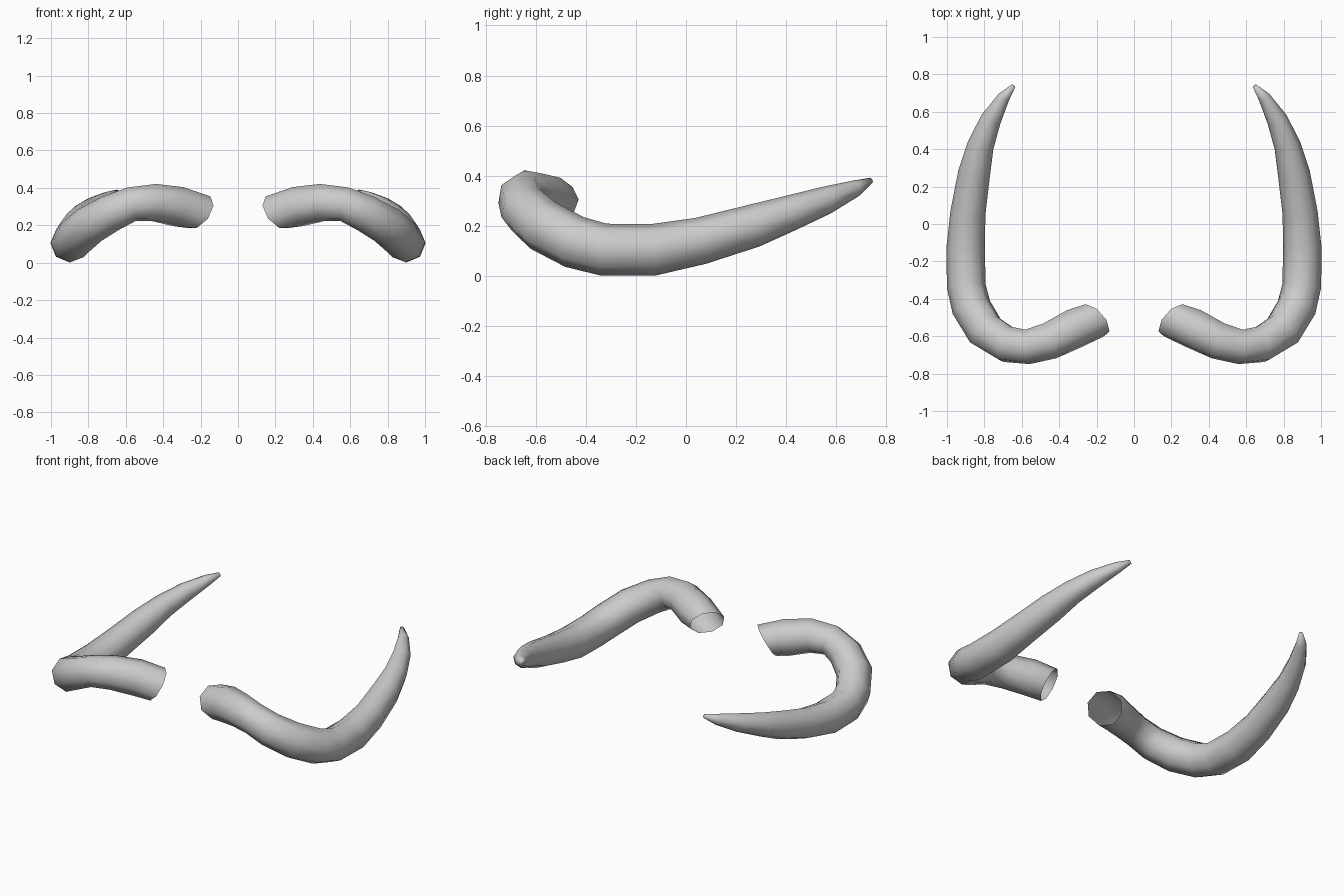
import bpy, bmesh, math
from mathutils import Vector

if "Cube" in bpy.data.objects:
    bpy.data.objects.remove(bpy.data.objects["Cube"])

# Horn centre line, root to tip: x, y, z, radius
PATH = [
    (0.21, -0.515, 0.27, 0.105), (0.32, -0.56, 0.30, 0.109),
    (0.45, -0.625, 0.322, 0.102), (0.57, -0.657, 0.312, 0.095),
    (0.68, -0.643, 0.265, 0.101), (0.795, -0.57, 0.20, 0.106),
    (0.87, -0.445, 0.135, 0.106), (0.897, -0.33, 0.105, 0.104),
    (0.9, -0.13, 0.104, 0.103), (0.888, 0.06, 0.14, 0.094),
    (0.855, 0.27, 0.20, 0.086), (0.82, 0.42, 0.252, 0.071),
    (0.765, 0.56, 0.302, 0.056), (0.695, 0.68, 0.35, 0.033),
    (0.645, 0.738, 0.38, 0.012),
]
SIDES = 8

# Sweep an octagon along the path, carrying its orientation from ring to ring
pts = [Vector(p[:3]) for p in PATH]
bm = bmesh.new()
side = Vector((0, 0, 1))
rings = []
for i, p in enumerate(pts):
    if i == 0:
        t = Vector((0.65, -0.57, 0.5)).normalized()
    elif i == len(pts) - 1:
        t = (p - pts[i - 1]).normalized()
    else:
        t = ((p - pts[i - 1]).normalized() + (pts[i + 1] - p).normalized()).normalized()
    side = (side - t * side.dot(t)).normalized()
    other = t.cross(side)
    ring = []
    for k in range(SIDES):
        a = 2 * math.pi * (k + 0.5) / SIDES
        ring.append(bm.verts.new(p + PATH[i][3] * (math.cos(a) * side + math.sin(a) * other)))
    rings.append(ring)
for a, b in zip(rings, rings[1:]):
    for k in range(SIDES):
        n = (k + 1) % SIDES
        bm.faces.new((a[k], a[n], b[n], b[k]))
bm.faces.new(rings[-1])  # closed tip, root stays open

for f in bm.faces:
    f.smooth = True
mesh = bpy.data.meshes.new("horns")
bm.to_mesh(mesh)
bm.free()
horns = bpy.data.objects.new("horns", mesh)
bpy.context.collection.objects.link(horns)

# Second horn by mirroring across x = 0
mirror = horns.modifiers.new("mirror", 'MIRROR')
mirror.use_axis[0] = True
mirror.use_mirror_merge = False
